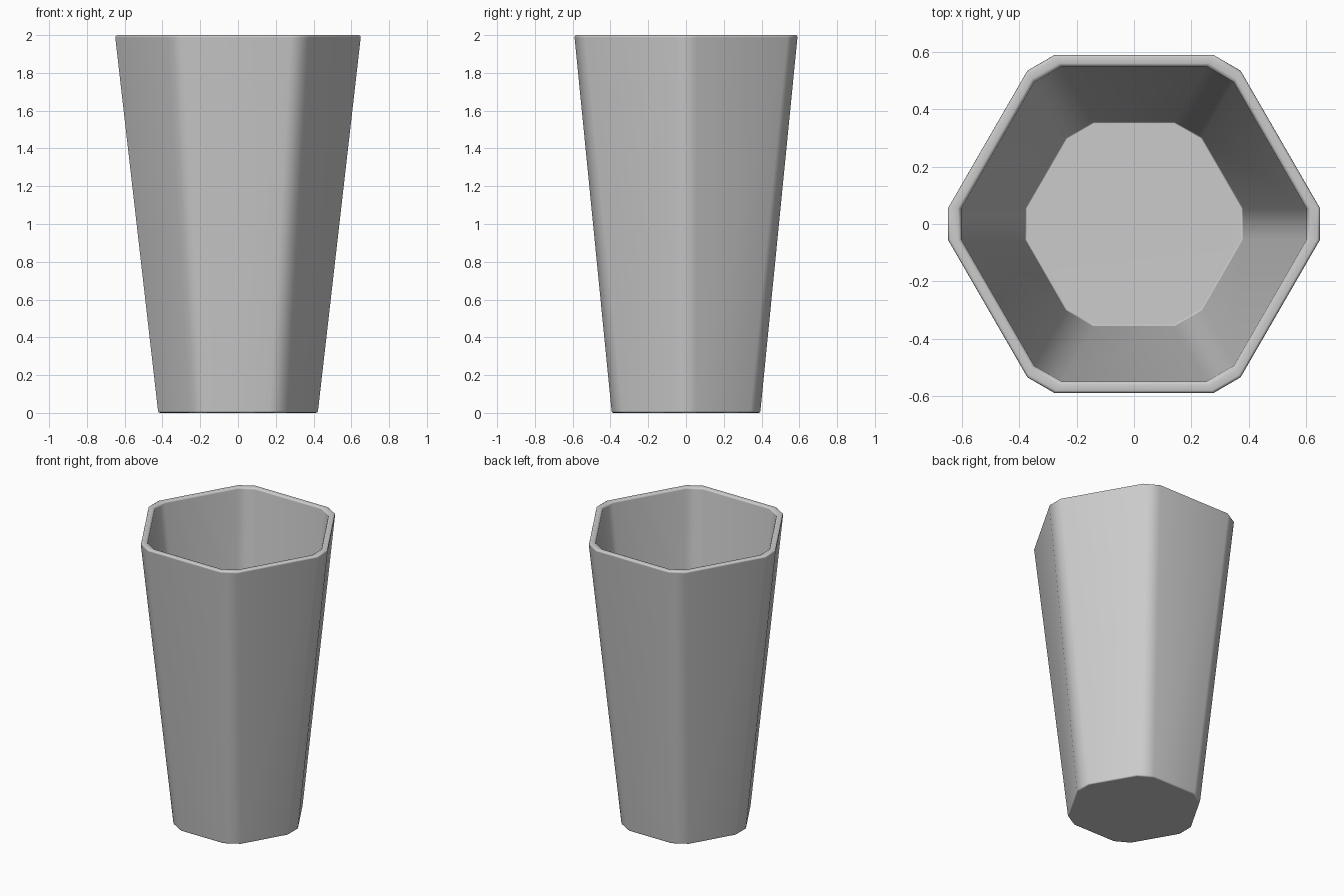
import bpy, bmesh, math
from mathutils import Vector

if "Cube" in bpy.data.objects:
    bpy.data.objects.remove(bpy.data.objects["Cube"])

CUT = 0.063  # corner cut length along each hexagon side


def ring(bm, apothem, z):
    """Hexagon with cut corners, flats facing +/-y."""
    radius = apothem / math.cos(math.pi / 6)
    corners = [Vector((radius * math.cos(i * math.pi / 3),
                       radius * math.sin(i * math.pi / 3), z)) for i in range(6)]
    verts = []
    for i, c in enumerate(corners):
        for neighbour in (corners[i - 1], corners[(i + 1) % 6]):
            verts.append(bm.verts.new(c + (neighbour - c).normalized() * CUT))
    return verts


# Cup wall section (flat-to-centre distance, height): base, outside, rounded rim, inside, floor
profile = [(0.384, 0.0), (0.391, 0.003), (0.394, 0.010),
           (0.590, 1.988), (0.588, 1.996), (0.581, 2.0),
           (0.561, 2.0), (0.553, 1.996), (0.549, 1.988),
           (0.357, 0.056), (0.351, 0.050)]

bm = bmesh.new()
rings = [ring(bm, a, z) for a, z in profile]
for low, high in zip(rings, rings[1:]):
    for i in range(12):
        j = (i + 1) % 12
        bm.faces.new((low[i], low[j], high[j], high[i]))
bm.faces.new(rings[0][::-1])   # underside
bm.faces.new(rings[-1])        # inner floor
bmesh.ops.recalc_face_normals(bm, faces=bm.faces)

mesh = bpy.data.meshes.new("cup")
bm.to_mesh(mesh)
bm.free()
cup = bpy.data.objects.new("cup", mesh)
bpy.context.collection.objects.link(cup)

# Smooth corners while keeping the broad sides flat
bpy.context.view_layer.objects.active = cup
cup.select_set(True)
bpy.ops.object.shade_smooth_by_angle(angle=math.radians(50))
weighted = cup.modifiers.new("weighted_normals", 'WEIGHTED_NORMAL')
weighted.keep_sharp = True
